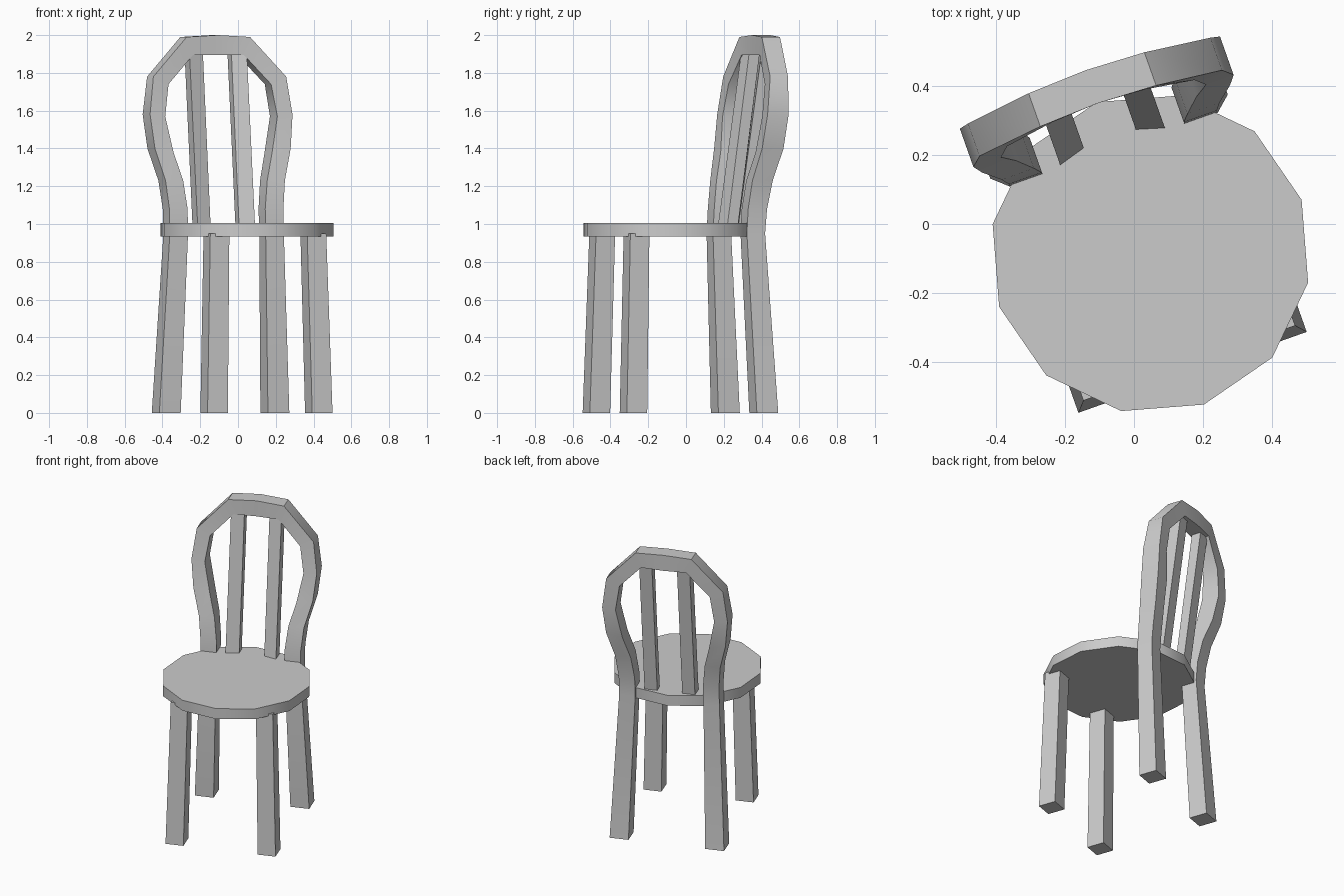
import bpy, bmesh, math
from mathutils import Matrix

if "Cube" in bpy.data.objects:
    bpy.data.objects.remove(bpy.data.objects["Cube"])

# Whole chair is turned about the seat centre
PLACE = Matrix.Translation((0.0475, -0.085, 0)) @ Matrix.Rotation(math.radians(19.5), 4, 'Z')


def finish(name, bm):
    bmesh.ops.recalc_face_normals(bm, faces=bm.faces)
    mesh = bpy.data.meshes.new(name)
    bm.to_mesh(mesh)
    bm.free()
    ob = bpy.data.objects.new(name, mesh)
    bpy.context.collection.objects.link(ob)
    ob.matrix_world = PLACE
    bpy.ops.object.select_all(action='DESELECT')
    bpy.context.view_layer.objects.active = ob
    ob.select_set(True)
    bpy.ops.object.shade_smooth_by_angle(angle=math.radians(40))
    return ob


def loft(name, rings):
    """Skin a list of four-point rings and cap both ends."""
    bm = bmesh.new()
    loops = [[bm.verts.new(p) for p in ring] for ring in rings]
    for a, b in zip(loops, loops[1:]):
        for i in range(4):
            j = (i + 1) % 4
            bm.faces.new((a[i], a[j], b[j], b[i]))
    bm.faces.new(loops[0])
    bm.faces.new(loops[-1])
    return finish(name, bm)


def square(x, y, z, w):
    h = w / 2
    return [(x - h, y - h, z), (x + h, y - h, z), (x + h, y + h, z), (x - h, y + h, z)]


# Seat: twelve-sided disc
bm = bmesh.new()
bmesh.ops.create_cone(bm, cap_ends=True, segments=12, radius1=0.465, radius2=0.465,
                      depth=0.07, matrix=Matrix.Translation((0, 0, 0.97)))
finish("seat", bm)

# Back legs and hoop: outer x, inner x, outer z, inner z, centre y, depth
profile = [
    (0.365, 0.245, 0.00, 0.00, 0.419, 0.120),
    (0.320, 0.218, 0.95, 0.95, 0.370, 0.102),
    (0.320, 0.218, 1.08, 1.08, 0.379, 0.106),
    (0.335, 0.236, 1.23, 1.23, 0.402, 0.114),
    (0.381, 0.277, 1.40, 1.38, 0.443, 0.120),
    (0.400, 0.315, 1.58, 1.57, 0.466, 0.118),
    (0.373, 0.288, 1.78, 1.74, 0.481, 0.100),
    (0.178, 0.143, 1.99, 1.895, 0.504, 0.102),
    (0.000, 0.000, 2.00, 1.895, 0.512, 0.102),
]


def hoop_ring(row, side):
    xo, xi, zo, zi, y, d = row
    return [(side * xo, y - d / 2, zo), (side * xi, y - d / 2, zi),
            (side * xi, y + d / 2, zi), (side * xo, y + d / 2, zo)]


loft("back_legs_and_hoop", [hoop_ring(r, -1) for r in profile]
     + [hoop_ring(r, 1) for r in reversed(profile[:-1])])

for side, label in ((-1, "left"), (1, "right")):
    # Splayed front legs
    loft("front_leg_" + label, [square(side * 0.294, -0.309, 0, 0.114),
                                square(side * 0.272, -0.284, 0.95, 0.107)])

    # Back slats with an angled front face, leaning back with the hoop
    def slat_ring(z, y, skew):
        outer, inner = side * 0.161, side * 0.08
        return [(outer, y - skew, z), (inner, y + skew, z),
                (inner, y + 0.07, z), (outer, y + 0.07, z)]

    loft("back_slat_" + label, [slat_ring(0.97, 0.336, 0.012),
                                slat_ring(1.92, 0.467, 0.008)])
